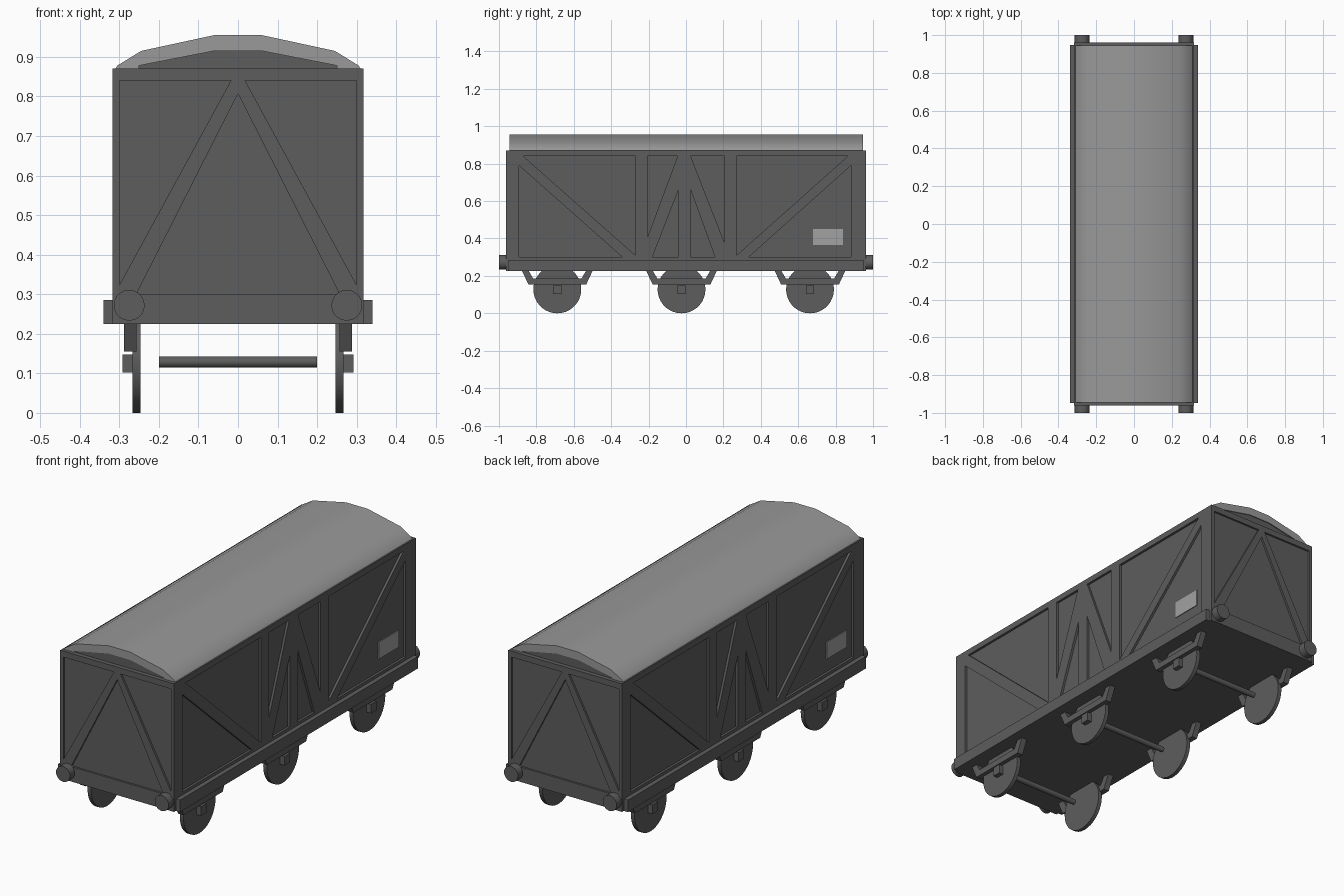
import bpy
import bmesh
from math import sin, cos, pi, radians

cube = bpy.data.objects.get("Cube")
if cube:
    bpy.data.objects.remove(cube, do_unlink=True)


def material(name, value):
    mat = bpy.data.materials.new(name)
    mat.use_nodes = True
    colour = (value, value, value, 1)
    mat.diffuse_color = colour
    mat.node_tree.nodes["Principled BSDF"].inputs["Base Color"].default_value = colour
    return mat


DARK = material("dark grey", 0.11)
ROOF = material("roof grey", 0.32)
PALE = material("pale grey", 0.36)


def prism(name, outline, axis, start, end, mat=DARK, smooth=False):
    """Extrude an outline, (y, z) along x or (x, z) along y."""
    bm = bmesh.new()
    rings = []
    for d in (start, end):
        rings.append([bm.verts.new((d, u, z) if axis == "x" else (u, d, z))
                      for u, z in outline])
    a, b = rings
    bm.faces.new(a)
    bm.faces.new(b[::-1])
    for i in range(len(a)):
        j = (i + 1) % len(a)
        bm.faces.new((a[j], a[i], b[i], b[j]))
    bmesh.ops.recalc_face_normals(bm, faces=bm.faces)
    mesh = bpy.data.meshes.new(name)
    bm.to_mesh(mesh)
    bm.free()
    mesh.materials.append(mat)
    if smooth:
        mesh.shade_smooth()
        mesh.set_sharp_from_angle(angle=radians(30))
    obj = bpy.data.objects.new(name, mesh)
    bpy.context.collection.objects.link(obj)
    return obj


def rect(u0, u1, z0, z1):
    return [(u0, z0), (u1, z0), (u1, z1), (u0, z1)]


def circle(u, z, r, n):
    return [(u + r * cos(2 * pi * i / n), z + r * sin(2 * pi * i / n)) for i in range(n)]


def mirrored(half):
    return half + [(-u, z) for u, z in reversed(half)]


def flip(outline, s):
    return [(s * u, z) for u, z in outline]


# Body core and underframe
BASE, SOLE, SILL, RAIL, EAVE = 0.225, 0.285, 0.30, 0.84, 0.87
prism("body", rect(-0.305, 0.305, 0.24, EAVE), "y", -0.952, 0.952)
prism("underframe", rect(-0.34, 0.34, BASE, SOLE), "y", -0.948, 0.948)

# Roof shell and the arched infill below it
under = [(0.25, EAVE + 0.008), (0.06, 0.915)]
outer = [(0.31, EAVE), (0.305, 0.878), (0.245, 0.915), (0.06, 0.955)]
shell = mirrored(outer) + list(reversed(mirrored([(0.25, EAVE)] + under)))
prism("roof", shell, "y", -0.945, 0.945, ROOF, True)
prism("roof_infill", mirrored([(0.25, EAVE)] + under), "y", -0.94, 0.94)

# Side framing, given for one side and turned round for the other
side_frame = {
    "top_rail": rect(-0.962, 0.962, RAIL, EAVE),
    "bottom_rail": rect(-0.962, 0.962, SOLE, SILL),
    "front_corner_post": rect(-0.962, -0.893, SILL, RAIL),
    "back_corner_post": rect(0.882, 0.962, SILL, RAIL),
    "front_door_post": rect(-0.27, -0.205, SILL, RAIL),
    "back_door_post": rect(0.205, 0.27, SILL, RAIL),
    "centre_post": rect(-0.04, 0.025, SILL, 0.66),
    "front_brace": [(-0.893, RAIL), (-0.893, 0.79), (-0.34, SILL),
                    (-0.27, SILL), (-0.27, 0.31), (-0.87, RAIL)],
    "back_brace": [(0.882, RAIL), (0.882, 0.79), (0.335, SILL),
                   (0.27, SILL), (0.27, 0.31), (0.865, RAIL)],
    "door_brace": [(-0.045, RAIL), (-0.205, 0.41), (-0.205, SILL), (-0.18, SILL),
                   (-0.04, 0.66), (0.025, 0.66), (0.155, SILL), (0.205, SILL),
                   (0.205, 0.38), (0.025, RAIL)],
}
for s, side in ((1, "left"), (-1, "right")):
    for part, outline in side_frame.items():
        prism(f"{side}_{part}", flip(outline, s), "x", s * 0.30, s * 0.317)
    # Pale label plate
    prism(f"{side}_label_plate", flip(rect(0.68, 0.84, 0.365, 0.45), s), "x",
          s * 0.303, s * 0.309, PALE)

# End framing and buffers
end_frame = {
    "top_rail": rect(-0.317, 0.317, RAIL, EAVE),
    "headstock": rect(-0.317, 0.317, BASE, SILL),
    "left_post": rect(0.307, 0.317, SILL, RAIL),
    "right_post": rect(-0.317, -0.307, SILL, RAIL),
    "brace": mirrored([(0.018, RAIL), (0.307, 0.31), (0.307, SILL),
                       (0.257, SILL), (0.001, 0.805)]),
}
for s, end in ((-1, "front"), (1, "back")):
    for part, outline in end_frame.items():
        prism(f"{end}_end_{part}", outline, "y", s * 0.945, s * 0.962)
    for x in (-0.275, 0.275):
        prism(f"{end}_buffer", circle(x, 0.272, 0.039, 20), "y",
              s * 0.95, s, DARK, True)

# Running gear: wheels, axles, spring hangers and axle boxes
hanger = mirrored([(0.19, 0.23), (0.155, 0.155)])
hanger += list(reversed(mirrored([(0.155, 0.23), (0.13, 0.187)])))
for place, y in (("front", -0.688), ("middle", -0.024), ("back", 0.663)):
    prism(f"{place}_axle", circle(y, 0.129, 0.014, 16), "x", -0.2, 0.2, DARK, True)
    for s, side in ((1, "left"), (-1, "right")):
        name = f"{place}_{side}"
        prism(f"{name}_wheel", circle(y, 0.128, 0.128, 36), "x",
              s * 0.247, s * 0.267, DARK, True)
        prism(f"{name}_spring_hanger", [(y + u, z) for u, z in hanger], "x",
              s * 0.257, s * 0.288)
        prism(f"{name}_axle_box", rect(y - 0.022, y + 0.022, 0.102, 0.148), "x",
              s * 0.255, s * 0.292)
